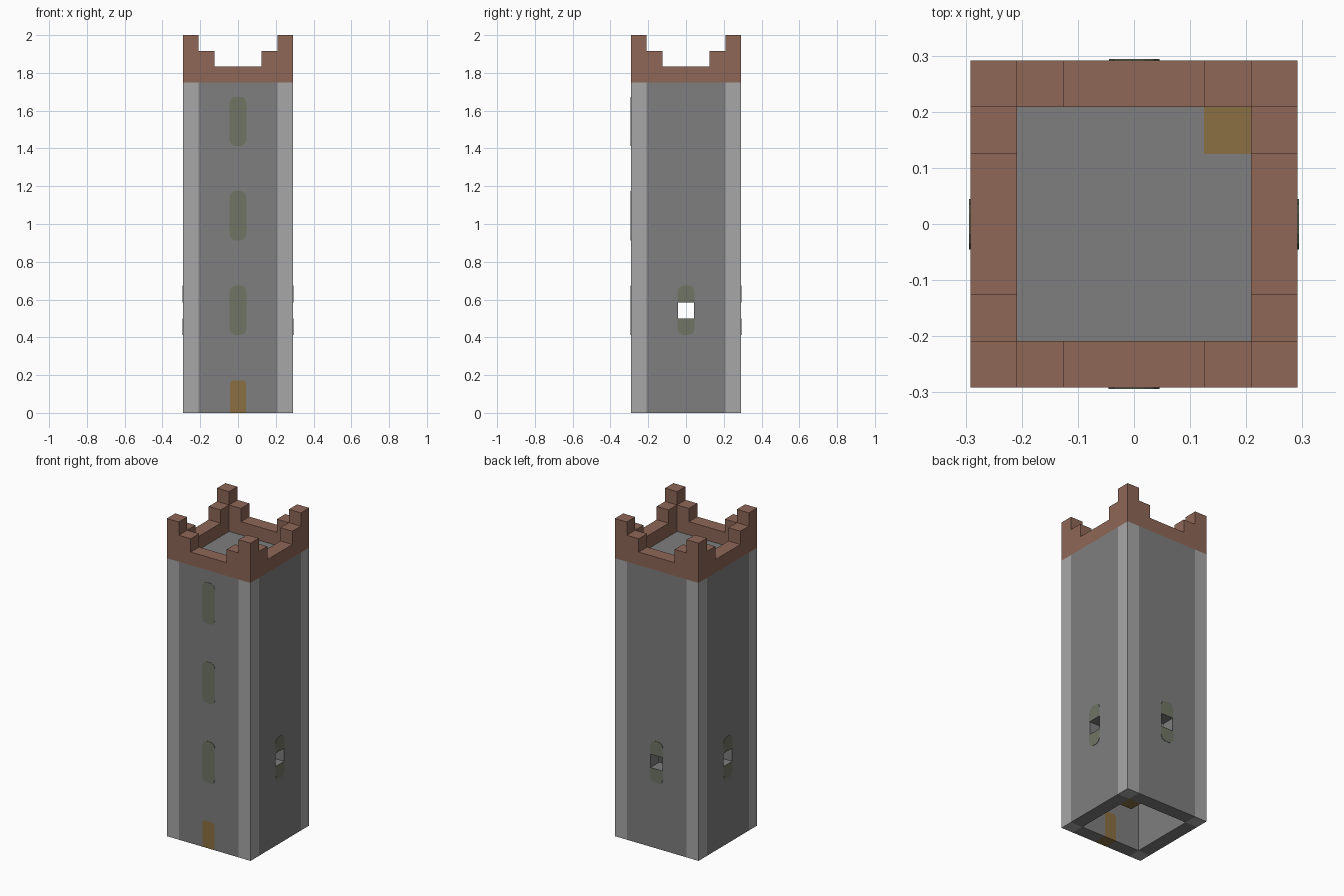
import bpy, bmesh
from math import pi
from mathutils import Matrix

cube = bpy.data.objects.get("Cube")
if cube:
    bpy.data.objects.remove(cube, do_unlink=True)

B = 1 / 12            # one masonry block
OUT, INN = 3.5 * B, 2.5 * B
WALL_TOP = 21 * B
SKIN = 0.002          # thickness of painted plates


def material(name, rgb):
    m = bpy.data.materials.new(name)
    m.use_nodes = True
    m.diffuse_color = (*rgb, 1)
    m.node_tree.nodes["Principled BSDF"].inputs["Base Color"].default_value = (*rgb, 1)
    return m


STONE = material("grey stone", (0.21, 0.21, 0.21))
PALE = material("pale stone", (0.39, 0.39, 0.39))
BRICK = material("red brown brick", (0.27, 0.135, 0.095))
WOOD = material("golden wood", (0.26, 0.16, 0.055))
GLASS = material("mossy glass", (0.16, 0.178, 0.13))


def prism(name, profile, near, far, mat, turn=0):
    """Extrude an (across, height) profile outward from the axis, then turn it."""
    bm = bmesh.new()
    face = bm.faces.new([bm.verts.new((u, -near, z)) for u, z in profile])
    new = bmesh.ops.extrude_face_region(bm, geom=[face])["geom"]
    moved = [v for v in new if isinstance(v, bmesh.types.BMVert)]
    bmesh.ops.translate(bm, verts=moved, vec=(0, near - far, 0))
    bmesh.ops.recalc_face_normals(bm, faces=bm.faces)
    bm.transform(Matrix.Rotation(turn * pi / 2, 4, "Z"))
    mesh = bpy.data.meshes.new(name)
    bm.to_mesh(mesh)
    bm.free()
    mesh.materials.append(mat)
    obj = bpy.data.objects.new(name, mesh)
    bpy.context.collection.objects.link(obj)
    return obj


def rect(u0, u1, z0, z1):
    return [(u0, z0), (u1, z0), (u1, z1), (u0, z1)]


def rounded(w, z0, z1, low=True, high=True):
    """Upright strip whose lower and upper ends may be rounded off."""
    def end(z, s, soft):
        if not soft:
            return [(-w, z), (w, z)]
        half = [(0.4 * w, z), (0.8 * w, z + s * 0.01), (w, z + s * 0.03)]
        return [(-u, h) for u, h in reversed(half)] + half
    return end(z0, 1, low) + end(z1, -1, high)[::-1]


def cut(target, cutter):
    mod = target.modifiers.new("opening", "BOOLEAN")
    mod.operation, mod.solver, mod.object = "DIFFERENCE", "EXACT", cutter
    bpy.context.view_layer.update()
    mesh = bpy.data.meshes.new_from_object(
        target.evaluated_get(bpy.context.evaluated_depsgraph_get()))
    target.modifiers.clear()
    target.data = mesh
    bpy.data.objects.remove(cutter, do_unlink=True)


def pane(name, profile, turn):
    prism(name + "_outer", profile, OUT, OUT + SKIN, GLASS, turn)
    prism(name + "_inner", profile, INN - SKIN, INN, GLASS, turn)


SIDES = ["front", "left", "back", "right"]
HALF = B / 2
for turn, side in enumerate(SIDES):
    # Corner pillar and wall panel
    prism(side + "_corner_pillar", rect(INN, OUT, 0, WALL_TOP), INN, OUT, PALE, turn)
    wall = prism(side + "_wall", rect(-INN, INN, 0, WALL_TOP), INN, OUT, STONE, turn)
    if side == "front":
        # Door fills its opening through the wall
        arch = rect(-HALF, HALF, 0, 2 * B - 0.008)
        arch = arch[:2] + [(HALF, 2 * B - 0.01), (0.8 * HALF, 2 * B + 0.004),
                           (-0.8 * HALF, 2 * B + 0.004), (-HALF, 2 * B - 0.01)]
        opening = rect(-HALF, HALF, -B, 2 * B - 0.01)[:2] + arch[2:]
        cut(wall, prism("door_cutter", opening, INN - B, OUT + B, STONE, turn))
        prism("door", arch, INN, OUT, WOOD, turn)
        for i in range(3):
            z = (5 + 6 * i) * B
            pane("front_window_%d" % (i + 1), rounded(0.045, z - 0.003, z + 3 * B + 0.007), turn)
    else:
        # Open slit with a coloured pane above and below
        cut(wall, prism("slit_cutter", rect(-HALF, HALF, 6 * B, 7 * B), INN - B, OUT + B, STONE, turn))
        pane(side + "_lower_pane", rounded(0.045, 5 * B - 0.003, 6 * B, high=False), turn)
        pane(side + "_upper_pane", rounded(0.045, 7 * B, 8 * B + 0.007, low=False), turn)

    # Stepped battlement
    t = WALL_TOP
    steps = [(1.5 * B, t + B), (1.5 * B, t + 2 * B), (INN, t + 2 * B)]
    if turn % 2 == 0:
        steps += [(INN, t + 3 * B), (OUT, t + 3 * B), (OUT, t)]
    else:
        steps += [(INN, t)]
    prism(side + "_battlement", steps + [(-u, z) for u, z in reversed(steps)], INN, OUT, BRICK, turn)

# Roof floor, hatch and the ladder shaft below it
prism("roof_floor", rect(-INN, INN, 20 * B, WALL_TOP), -INN, INN, STONE)
prism("ladder_shaft", rect(1.5 * B, INN, 0, 20 * B), -INN, -1.5 * B, WOOD)
prism("roof_hatch", rect(1.5 * B, INN, WALL_TOP, WALL_TOP + SKIN), -INN, -1.5 * B, WOOD)
